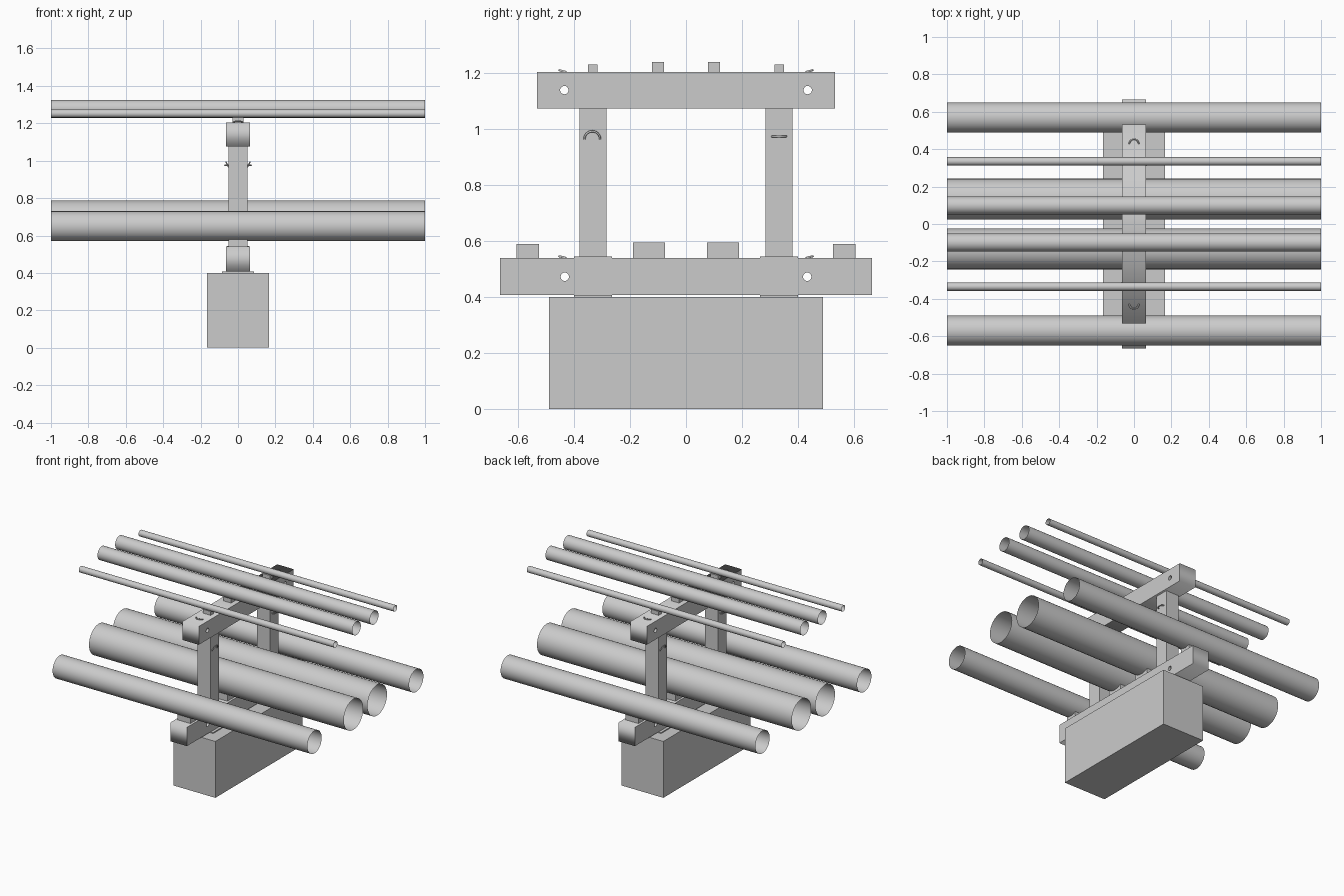
import bpy, bmesh
from math import pi, sin, cos
from mathutils import Vector

if "Cube" in bpy.data.objects:
    bpy.data.objects.remove(bpy.data.objects["Cube"])


def link(name, data):
    ob = bpy.data.objects.new(name, data)
    bpy.context.collection.objects.link(ob)
    return ob


def box(name, x, y0, y1, z0, z1):
    """Box centred on x = 0 with half width x."""
    bm = bmesh.new()
    bmesh.ops.create_cube(bm, size=1)
    for v in bm.verts:
        v.co = (v.co.x * 2 * x, (y0 + y1) / 2 + v.co.y * (y1 - y0),
                (z0 + z1) / 2 + v.co.z * (z1 - z0))
    me = bpy.data.meshes.new(name)
    bm.to_mesh(me)
    bm.free()
    return link(name, me)


def poly(curve, pts, cyclic):
    s = curve.splines.new('POLY')
    s.points.add(len(pts) - 1)
    for p, co in zip(s.points, pts):
        p.co = (*co, 1)
    s.use_cyclic_u = cyclic


def beam(name, half_len, z0, z1, hole_y, hole_z):
    """Extruded rectangle with two round through holes."""
    c = bpy.data.curves.new(name, 'CURVE')
    c.dimensions = '2D'
    c.fill_mode = 'BOTH'
    c.extrude = 0.065
    poly(c, [(-half_len, z0, 0), (half_len, z0, 0), (half_len, z1, 0), (-half_len, z1, 0)], True)
    for s in (-1, 1):
        poly(c, [(s * hole_y + 0.015 * cos(a * pi / 10), hole_z + 0.015 * sin(a * pi / 10), 0)
                 for a in range(20)], True)
    ob = link(name, c)
    ob.rotation_euler = (pi / 2, 0, pi / 2)
    return ob


def pipe(name, y, z, r):
    """Open-ended pipe shell along x."""
    bm = bmesh.new()
    n = 32
    rings = [[bm.verts.new((x, y + r * cos(2 * pi * i / n), z + r * sin(2 * pi * i / n)))
              for i in range(n)] for x in (-1, 1)]
    for i in range(n):
        j = (i + 1) % n
        f = bm.faces.new((rings[0][i], rings[0][j], rings[1][j], rings[1][i]))
        f.smooth = True
    bmesh.ops.reverse_faces(bm, faces=bm.faces)
    me = bpy.data.meshes.new(name)
    bm.to_mesh(me)
    bm.free()
    return link(name, me)


def hook(name, centre, u, v, r):
    """Half-ring of thin rod spanning u, bulging along v."""
    c = bpy.data.curves.new(name, 'CURVE')
    c.dimensions = '3D'
    c.bevel_depth = 0.004
    c.bevel_resolution = 1
    c.use_fill_caps = True
    centre, u, v = Vector(centre), Vector(u), Vector(v)
    poly(c, [centre + r * (u * cos(i * pi / 12) + v * sin(i * pi / 12)) for i in range(13)], False)
    return link(name, c)


# footing block and the two cross beams
box("concrete_footing", 0.165, -0.49, 0.49, 0, 0.40)
beam("lower_beam", 0.665, 0.407, 0.54, 0.433, 0.473)
beam("upper_beam", 0.532, 1.075, 1.205, 0.435, 1.14)

for s, side in ((-1, "front"), (1, "back")):
    def sided(name, x, a, b, z0, z1):
        box(f"{side}_{name}", x, min(s * a, s * b), max(s * a, s * b), z0, z1)

    # posts and their plates
    sided("post", 0.05, 0.285, 0.381, 0.54, 1.075)
    sided("footing_plate", 0.085, 0.265, 0.40, 0.40, 0.407)
    sided("post_plate", 0.06, 0.265, 0.40, 0.54, 0.545)

    # pipe saddles
    sided("outer_saddle", 0.05, 0.525, 0.605, 0.54, 0.59)
    sided("inner_saddle", 0.05, 0.075, 0.19, 0.54, 0.595)
    sided("thin_pipe_saddle", 0.03, 0.317, 0.35, 1.205, 1.232)
    sided("upper_pipe_saddle", 0.03, 0.079, 0.121, 1.205, 1.24)

    # pipes
    pipe(side + "_outer_pipe", s * 0.57, 0.65, 0.08)
    pipe(side + "_large_pipe", s * 0.133, 0.679, 0.109)
    pipe(side + "_upper_pipe", s * 0.099, 1.277, 0.048)
    pipe(side + "_thin_pipe", s * 0.335, 1.252, 0.022)

    # lifting hooks on the beams and rod hooks on the post faces
    for z, level in ((0.54, "lower"), (1.205, "upper")):
        hook(f"{side}_{level}_beam_hook", (0, s * 0.428, z), (1, 0, 0), (0, s, 0.25), 0.025)
    hook(side + "_arched_post_hook", (-s * 0.05, s * 0.335, 0.965), (0, 1, 0), (-s * 0.5, 0, 1), 0.028)
    hook(side + "_flat_post_hook", (s * 0.05, s * 0.333, 0.975), (0, 1, 0), (s * 0.8, 0, 0), 0.025)
